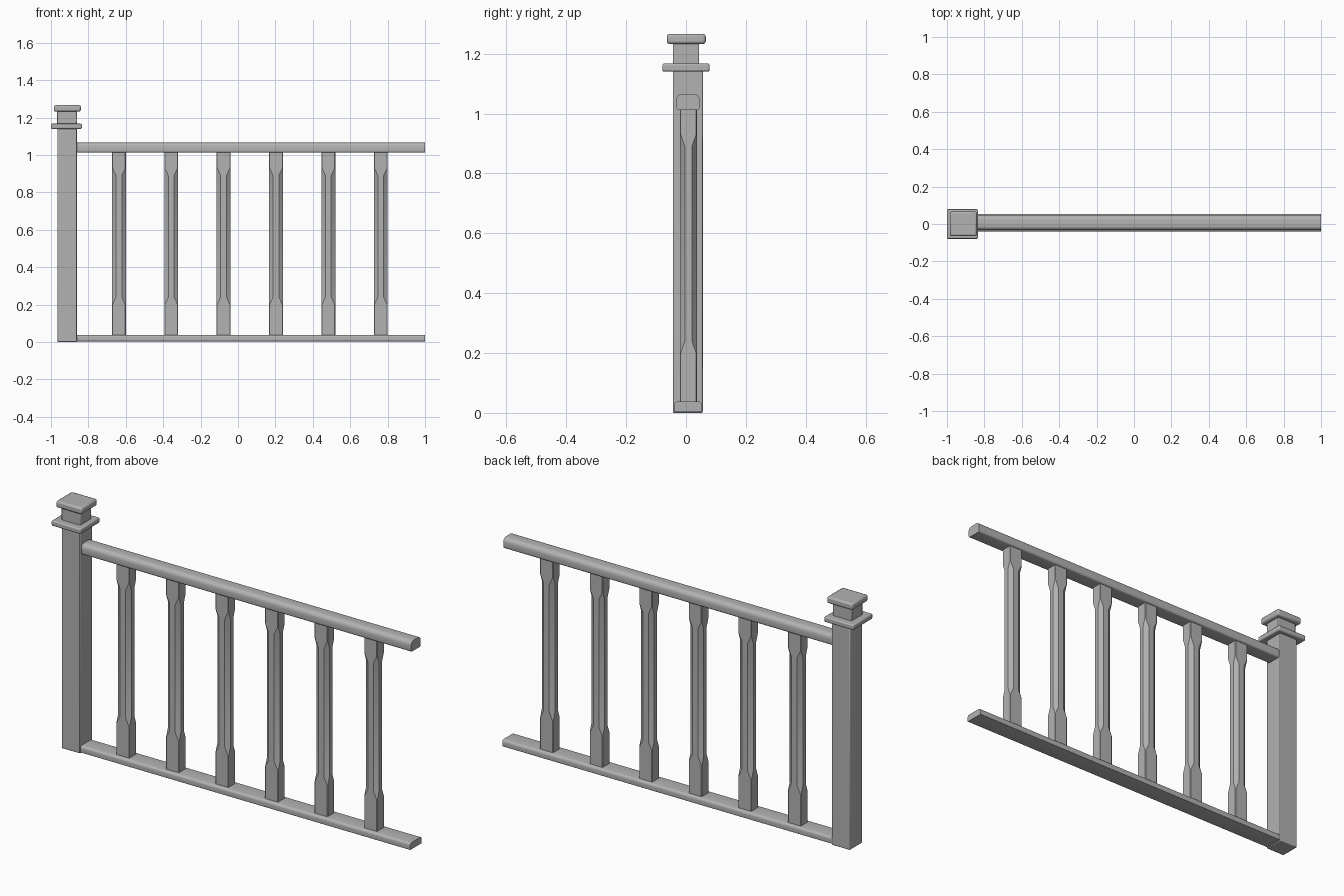
import bpy
import bmesh
import math

if "Cube" in bpy.data.objects:
    bpy.data.objects.remove(bpy.data.objects["Cube"], do_unlink=True)

grey = bpy.data.materials.new("stone_grey")
grey.use_nodes = True
color = (0.45, 0.45, 0.45, 1)
grey.diffuse_color = color
bsdf = grey.node_tree.nodes["Principled BSDF"]
bsdf.inputs["Base Color"].default_value = color
bsdf.inputs["Roughness"].default_value = 0.8


def make_object(name, bm, bevel=0, segments=2):
    bmesh.ops.recalc_face_normals(bm, faces=bm.faces)
    mesh = bpy.data.meshes.new(name)
    bm.to_mesh(mesh)
    bm.free()
    mesh.materials.append(grey)
    obj = bpy.data.objects.new(name, mesh)
    bpy.context.collection.objects.link(obj)
    if bevel:
        mod = obj.modifiers.new("soft_edges", 'BEVEL')
        mod.width = bevel
        mod.segments = segments
    bpy.ops.object.select_all(action='DESELECT')
    obj.select_set(True)
    bpy.context.view_layer.objects.active = obj
    bpy.ops.object.shade_smooth_by_angle(angle=math.radians(35))
    return obj


def box(name, x, y, z, bevel=0.004):
    bm = bmesh.new()
    bmesh.ops.create_cube(bm, size=1)
    for v in bm.verts:
        v.co = [(lo + hi) / 2 + c * (hi - lo) for c, (lo, hi) in zip(v.co, (x, y, z))]
    return make_object(name, bm, bevel)


def loft(name, rings):
    """Join equal-sized rings of points and cap both ends."""
    bm = bmesh.new()
    loops = [[bm.verts.new(p) for p in ring] for ring in rings]
    for a, b in zip(loops, loops[1:]):
        for i in range(len(a)):
            j = (i + 1) % len(a)
            bm.faces.new((a[i], a[j], b[j], b[i]))
    bm.faces.new(loops[0])
    bm.faces.new(loops[-1])
    return make_object(name, bm)


def rounded_profile(y0, y1, z0, z1, r_low, r_high, steps=5):
    """Cross-section with separate corner radii below and above."""
    points = []
    corners = ((y1, z1, -1, -1, r_high, 0), (y0, z1, 1, -1, r_high, 1),
               (y0, z0, 1, 1, r_low, 2), (y1, z0, -1, 1, r_low, 3))
    for y, z, sy, sz, r, quarter in corners:
        for k in range(steps):
            a = (quarter + k / (steps - 1)) * math.pi / 2
            points.append((y + sy * r + r * math.cos(a), z + sz * r + r * math.sin(a)))
    return points


def rail(name, profile):
    return loft(name, [[(x, y, z) for y, z in profile] for x in (-0.88, 1.0)])


def octagon(cx, cy, hx, hy, z, cut):
    """Rectangle with its corners cut by a fraction of each half width."""
    kx, ky = hx * (1 - cut), hy * (1 - cut)
    pts = ((hx, -ky), (hx, ky), (kx, hy), (-kx, hy),
           (-hx, ky), (-hx, -ky), (-kx, -hy), (kx, -hy))
    return [(cx + x, cy + y, z) for x, y in pts]


# Newel post with collar, neck and cap
box("post", (-0.965, -0.862), (-0.044, 0.056), (0, 1.15))
box("post_collar", (-1.0, -0.835), (-0.079, 0.079), (1.14, 1.167), 0.006)
box("post_neck", (-0.967, -0.86), (-0.044, 0.044), (1.15, 1.24))
box("post_cap", (-0.985, -0.84), (-0.064, 0.066), (1.232, 1.266), 0.009)

# Handrail and bottom rail
rail("handrail", rounded_profile(-0.033, 0.046, 1.012, 1.066, 0.010, 0.022))
rail("bottom_rail", rounded_profile(-0.040, 0.054, 0.004, 0.038, 0.003, 0.012))

# Balusters: square blocks at the ends, chamfered shaft between
sections = ((0.02, 0.08), (0.2, 0.08), (0.24, 0.58), (0.89, 0.58), (0.93, 0.08), (1.03, 0.08))
for i in range(6):
    x = -0.637 + 0.28 * i
    loft(f"baluster_{i + 1}",
         [octagon(x, 0.008, 0.037, 0.028, z, cut) for z, cut in sections])
